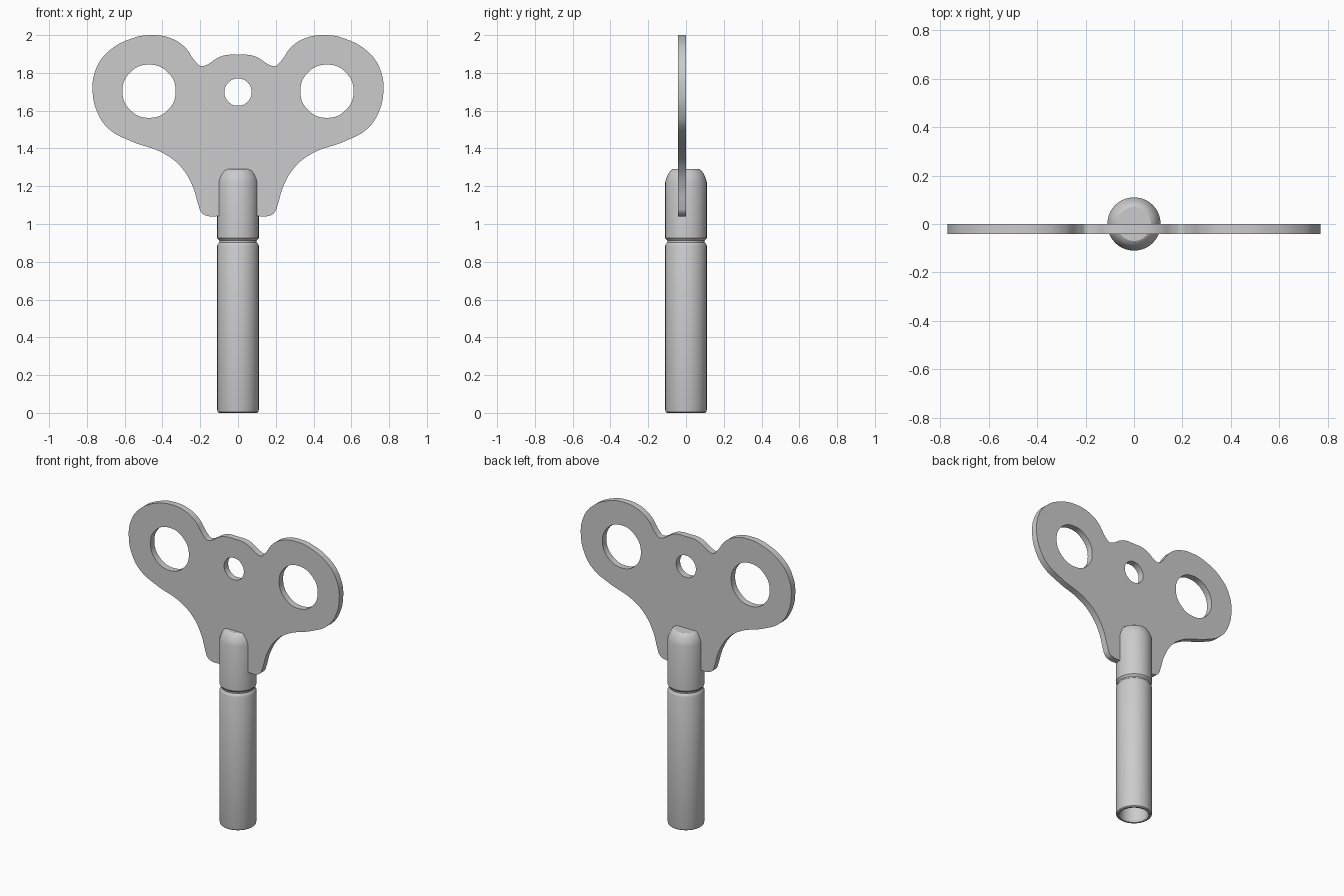
import bpy, bmesh, math

if "Cube" in bpy.data.objects:
    bpy.data.objects.remove(bpy.data.objects["Cube"])


def finish(obj, angle):
    # Clean mesh and smooth shading with crisp edges
    bm = bmesh.new()
    bm.from_mesh(obj.data)
    bmesh.ops.remove_doubles(bm, verts=bm.verts, dist=0.0002)
    bmesh.ops.recalc_face_normals(bm, faces=bm.faces)
    bm.to_mesh(obj.data)
    bm.free()
    bpy.ops.object.select_all(action='DESELECT')
    obj.select_set(True)
    bpy.context.view_layer.objects.active = obj
    bpy.ops.object.shade_smooth_by_angle(angle=math.radians(angle))


def add_loop(curve, pts):
    # Closed smooth outline through the points
    s = curve.splines.new('BEZIER')
    s.bezier_points.add(len(pts) - 1)
    s.use_cyclic_u = True
    for p, (x, z) in zip(s.bezier_points, pts):
        p.co = (x, z, 0)
        p.handle_left_type = p.handle_right_type = 'AUTO'


def circle(cx, cz, r, n=8):
    return [(cx + r * math.cos(2 * math.pi * i / n),
             cz + r * math.sin(2 * math.pi * i / n)) for i in range(n)]


# Winged handle plate: half outline mirrored, with three holes
half = [(0.07, 1.893), (0.11, 1.878), (0.165, 1.843), (0.195, 1.836), (0.225, 1.86),
        (0.285, 1.94), (0.36, 1.985), (0.46, 2.0), (0.56, 1.983), (0.69, 1.91),
        (0.752, 1.82), (0.77, 1.71), (0.742, 1.585), (0.68, 1.5), (0.57, 1.44),
        (0.39, 1.372), (0.3, 1.3), (0.24, 1.2), (0.208, 1.095), (0.195, 1.063),
        (0.17, 1.045), (0.09, 1.042)]
outline = [(0, 1.896)] + half + [(-x, z) for x, z in reversed(half)]
cu = bpy.data.curves.new("handle_plate", 'CURVE')
cu.dimensions = '2D'
cu.fill_mode = 'BOTH'
cu.resolution_u = 8
cu.extrude = 0.021
for loop in (outline, circle(0.471, 1.703, 0.141),
             circle(-0.471, 1.703, 0.141), circle(0, 1.698, 0.072)):
    add_loop(cu, loop)
plate = bpy.data.objects.new("handle_plate", cu)
bpy.context.collection.objects.link(plate)
plate.rotation_euler = (math.pi / 2, 0, 0)
plate.location.y = -0.021
bpy.context.view_layer.objects.active = plate
plate.select_set(True)
bpy.ops.object.convert(target='MESH')
plate = bpy.context.object
plate.name = "handle_plate"
finish(plate, 35)

# Shaft: lathed profile with bore, chamfered foot, groove and domed top
profile = [(0, 0.6), (0.085, 0.6), (0.085, 0.01), (0.09, 0), (0.1, 0), (0.107, 0.005),
           (0.11, 0.015), (0.11, 0.885), (0.107, 0.893), (0.099, 0.903), (0.099, 0.912),
           (0.11, 0.925), (0.11, 1.222), (0.104, 1.243), (0.095, 1.264),
           (0.084, 1.281), (0.07, 1.29), (0, 1.29)]
bm = bmesh.new()
vs = [bm.verts.new((r, 0, z)) for r, z in profile]
es = [bm.edges.new(pair) for pair in zip(vs, vs[1:])]
bmesh.ops.spin(bm, geom=vs + es, cent=(0, 0, 0), axis=(0, 0, 1),
               angle=2 * math.pi, steps=64, use_merge=True)
me = bpy.data.meshes.new("shaft")
bm.to_mesh(me)
bm.free()
shaft = bpy.data.objects.new("shaft", me)
bpy.context.collection.objects.link(shaft)
finish(shaft, 25)
